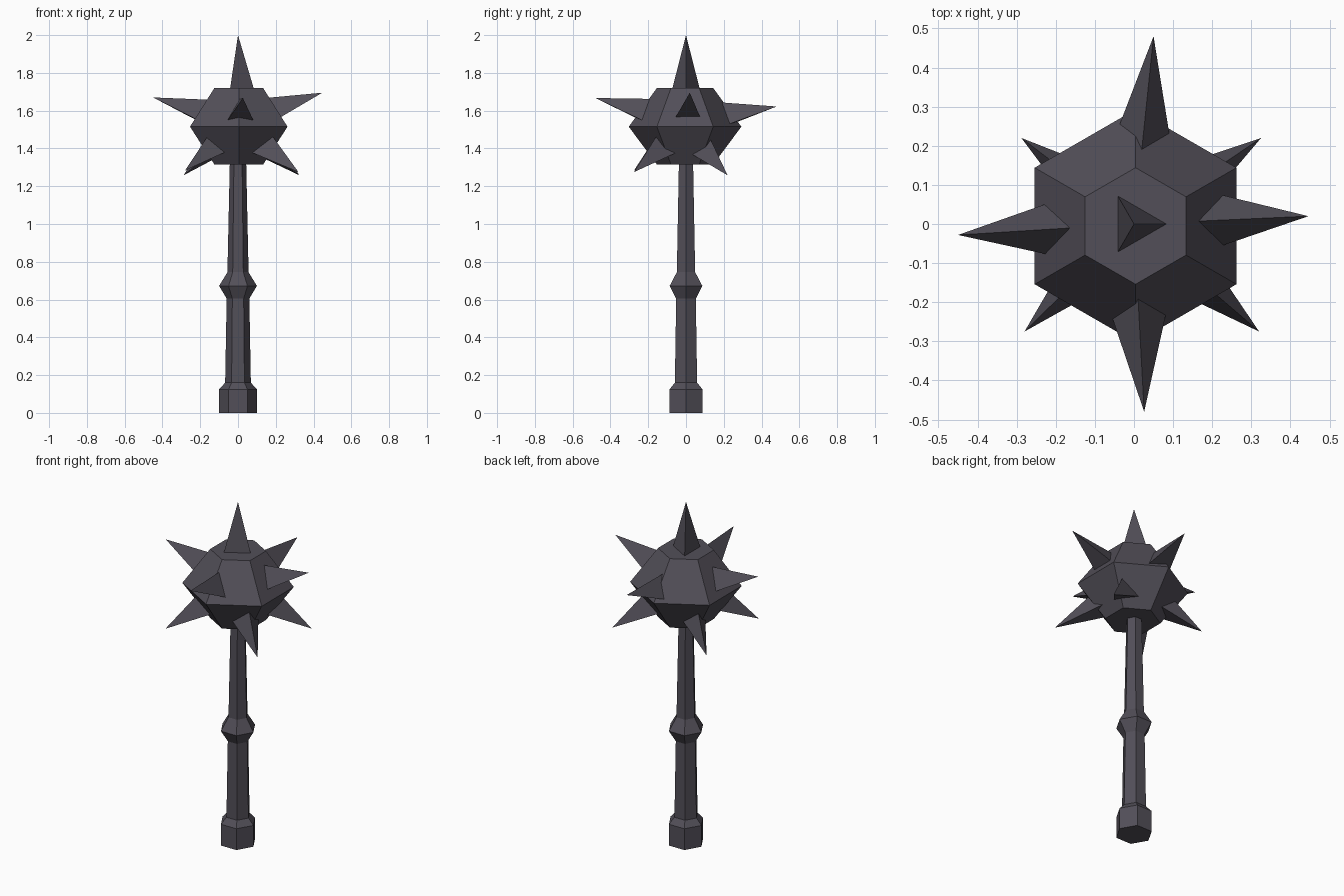
import bpy, math
from mathutils import Vector

if "Cube" in bpy.data.objects:
    bpy.data.objects.remove(bpy.data.objects["Cube"])

iron = bpy.data.materials.new("dark_iron")
iron.diffuse_color = (0.085, 0.078, 0.098, 1)
iron.use_nodes = True
iron.node_tree.nodes["Principled BSDF"].inputs["Base Color"].default_value = iron.diffuse_color


def make(name, verts, faces):
    mesh = bpy.data.meshes.new(name)
    mesh.from_pydata(verts, [], faces)
    mesh.materials.append(iron)
    obj = bpy.data.objects.new(name, mesh)
    bpy.context.collection.objects.link(obj)
    return obj


def hex_lathe(name, profile, center=(0, 0), turn=0.0):
    """Six-sided body through (radius, z) rings, capped at both ends."""
    n = 6
    verts = [(center[0] + r * math.cos(turn + math.tau * i / n),
              center[1] + r * math.sin(turn + math.tau * i / n), z)
             for r, z in profile for i in range(n)]
    faces = [(k * n + i, k * n + (i + 1) % n, (k + 1) * n + (i + 1) % n, (k + 1) * n + i)
             for k in range(len(profile) - 1) for i in range(n)]
    last = (len(profile) - 1) * n
    faces += [tuple(reversed(range(n))), tuple(range(last, last + n))]
    return make(name, verts, faces)


def spike(name, tip, origin, start=0.17, slope=0.295):
    """Three-sided spike pointing away from the head centre, one ridge upward."""
    tip = Vector(tip)
    axis = (tip - origin).normalized()
    ref = Vector((1, 0, 0)) if axis.z > 0.95 else Vector((0, 0, 1))
    up = (ref - axis * ref.dot(axis)).normalized()
    side = axis.cross(up)
    base = origin + axis * start
    r = slope * (tip - base).length
    verts = [base + r * (up * math.cos(a) + side * math.sin(a))
             for a in (0, math.tau / 3, 2 * math.tau / 3)] + [tip]
    return make(name, verts, [(2, 1, 0), (0, 1, 3), (1, 2, 3), (2, 0, 3)])


# handle with pommel and grip ring
hex_lathe("handle", [(0.1, 0), (0.1, 0.125), (0.068, 0.16), (0.06, 0.605),
                     (0.1, 0.672), (0.056, 0.745), (0.043, 1.34)])

# faceted head
hex_lathe("head", [(0.149, 1.315), (0.298, 1.515), (0.149, 1.72)],
          center=(0.004, -0.005), turn=math.pi / 6)

# spikes: top, upper ring, lower ring
head_center = Vector((0.0, 0.0, 1.517))
tips = {
    "top_spike": (0, 0, 2.0),
    "right_spike": (0.446, 0.02, 1.695),
    "left_spike": (-0.45, -0.028, 1.67),
    "front_spike": (0.026, -0.48, 1.667),
    "back_spike": (0.05, 0.48, 1.622),
    "lower_back_right_spike": (0.325, 0.22, 1.258),
    "lower_back_left_spike": (-0.288, 0.22, 1.258),
    "lower_front_left_spike": (-0.28, -0.275, 1.284),
    "lower_front_right_spike": (0.32, -0.275, 1.275),
}
for name, tip in tips.items():
    spike(name, tip, head_center)
